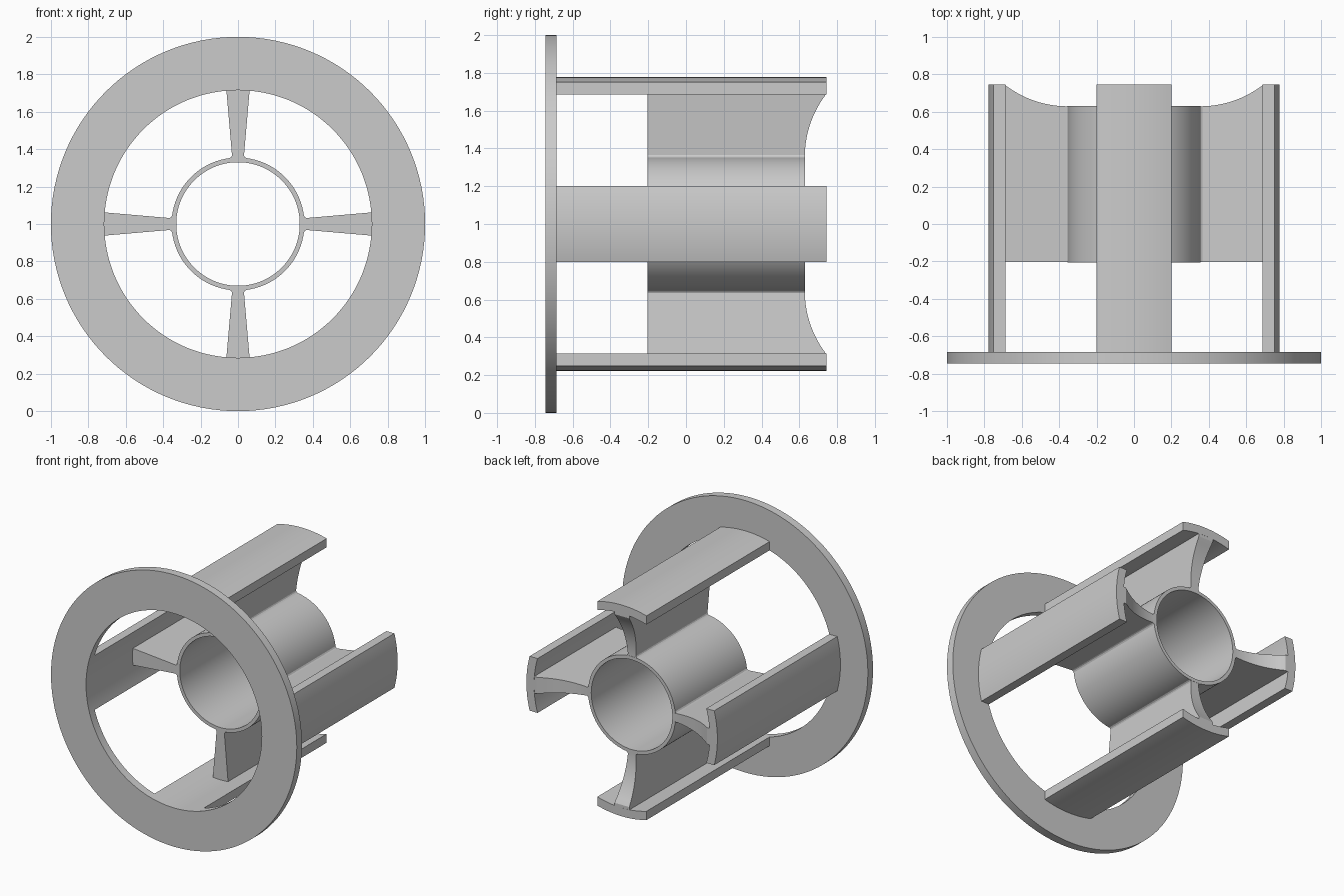
import bpy, bmesh
from math import sin, cos, pi, asin, sqrt, radians
from mathutils import Matrix, Vector

if "Cube" in bpy.data.objects:
    bpy.data.objects.remove(bpy.data.objects["Cube"])

grey = bpy.data.materials.new("light grey")
grey.use_nodes = True
grey.diffuse_color = (0.6, 0.6, 0.6, 1)
grey.node_tree.nodes["Principled BSDF"].inputs["Base Color"].default_value = (0.6, 0.6, 0.6, 1)

FRONT, BACK = -0.745, 0.745
FLANGE_BACK = -0.685
HUB_FRONT, HUB_BACK = -0.205, 0.63
RIM_IN, SLAT_OUT = 0.715, 0.777
HUB_IN, HUB_OUT = 0.33, 0.355
CENTRE = Vector((0, 0, 1))


def loft(name, sections, angle=0, closed=False):
    """Skin a row of four-cornered sections, then turn it about the hub axis."""
    bm = bmesh.new()
    rows = [[bm.verts.new(p) for p in s] for s in sections]
    pairs = list(zip(rows, rows[1:]))
    if closed:
        pairs.append((rows[-1], rows[0]))
    else:
        bm.faces.new(rows[0])
        bm.faces.new(rows[-1])
    for a, b in pairs:
        for i in range(4):
            j = (i + 1) % 4
            bm.faces.new((a[i], a[j], b[j], b[i]))
    bmesh.ops.recalc_face_normals(bm, faces=bm.faces)
    bm.transform(Matrix.Translation(CENTRE) @ Matrix.Rotation(angle, 4, 'Y'))
    mesh = bpy.data.meshes.new(name)
    bm.to_mesh(mesh)
    bm.free()
    mesh.materials.append(grey)
    ob = bpy.data.objects.new(name, mesh)
    bpy.context.collection.objects.link(ob)
    bpy.ops.object.select_all(action='DESELECT')
    ob.select_set(True)
    bpy.context.view_layer.objects.active = ob
    bpy.ops.object.shade_smooth_by_angle(angle=radians(20))
    return ob


def ring(name, r_in, r_out, y0, y1, n=128):
    sections = []
    for i in range(n):
        s, c = sin(2 * pi * i / n), cos(2 * pi * i / n)
        sections.append([(r * s, y, r * c) for r, y in
                         ((r_in, y0), (r_out, y0), (r_out, y1), (r_in, y1))])
    return loft(name, sections, closed=True)


def slat(name, angle, half=0.2, n=16):
    """Curved strip with parallel sides."""
    sections = []
    for i in range(n + 1):
        x = half * (2 * i / n - 1)
        lo, hi = sqrt(RIM_IN ** 2 - x * x), sqrt(SLAT_OUT ** 2 - x * x)
        sections.append([(x, FLANGE_BACK - 0.01, lo), (x, FLANGE_BACK - 0.01, hi),
                         (x, BACK, hi), (x, BACK, lo)])
    return loft(name, sections, angle)


def spoke(name, angle, n=20):
    """Tapered web, with a small flare at the hub and a concave back end."""
    sweep = 0.545
    r0, r1 = 0.343, 0.73
    radii = [r0, 0.352, 0.358, 0.366] + [0.366 + (r1 - 0.366) * i / n for i in range(1, n + 1)]
    sections = []
    for r in radii:
        w = 0.031 + 0.031 * (r - HUB_OUT) / (RIM_IN - HUB_OUT)
        w += 0.014 * max(0, (0.366 - r) / 0.014) ** 2 if r > 0.35 else 0.014
        d = max(0, r - HUB_OUT)
        y = min(BACK - 0.001, HUB_BACK - 0.001 + sweep - sqrt(sweep ** 2 - d * d))
        f = HUB_FRONT + 0.001
        sections.append([(-w, f, r), (w, f, r), (w, y, r), (-w, y, r)])
    return loft(name, sections, angle)


# Front flange and central tube
ring("front_flange", RIM_IN, 1.0, FRONT, FLANGE_BACK)
ring("hub_tube", HUB_IN, HUB_OUT, HUB_FRONT, HUB_BACK, 96)

# Four arms around the hub
for k, side in enumerate(("top", "left", "bottom", "right")):
    slat(side + "_slat", k * pi / 2)
    spoke(side + "_spoke", k * pi / 2)
